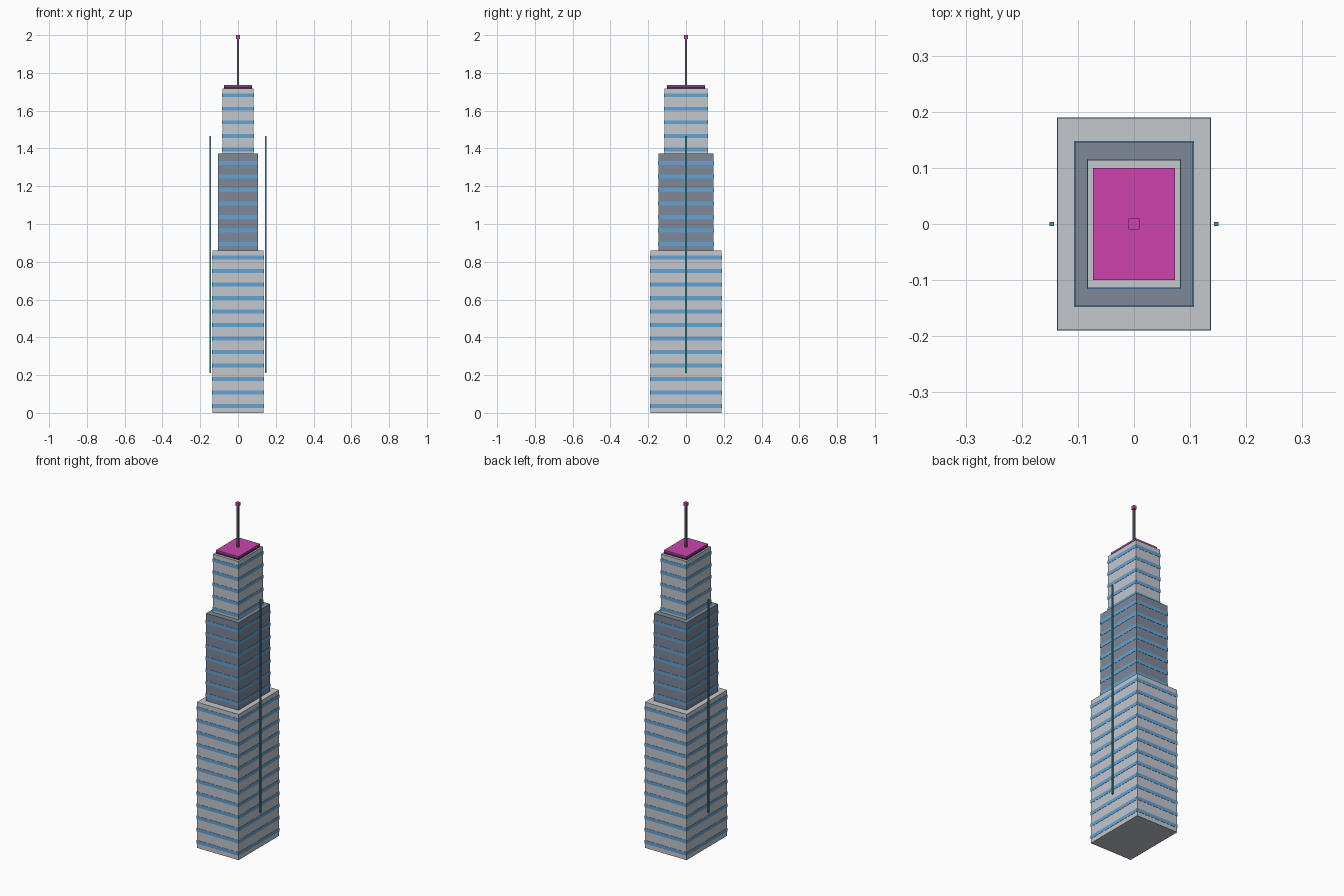
import bpy
import bmesh
from mathutils import Matrix, Vector

cube = bpy.data.objects.get("Cube")
if cube:
    bpy.data.objects.remove(cube, do_unlink=True)


def material(name, rgb):
    """Flat material from display colour values, stored as linear."""
    linear = [((c / 255 + 0.055) / 1.055) ** 2.4 for c in rgb] + [1.0]
    mat = bpy.data.materials.new(name)
    mat.use_nodes = True
    mat.diffuse_color = linear
    mat.node_tree.nodes["Principled BSDF"].inputs["Base Color"].default_value = linear
    return mat


def boxes(name, mat, parts):
    """One object from boxes given as (x, y, half_x, half_y, bottom, top)."""
    bm = bmesh.new()
    for x, y, hx, hy, z0, z1 in parts:
        place = Matrix.Translation(Vector((x, y, (z0 + z1) / 2)))
        size = Matrix.Diagonal((2 * hx, 2 * hy, z1 - z0, 1))
        bmesh.ops.create_cube(bm, size=1, matrix=place @ size)
    mesh = bpy.data.meshes.new(name)
    bm.to_mesh(mesh)
    bm.free()
    mesh.materials.append(mat)
    obj = bpy.data.objects.new(name, mesh)
    bpy.context.collection.objects.link(obj)
    return obj


pale = material("pale grey", (196, 199, 206))
slate = material("slate grey", (126, 137, 154))
glass = material("window blue", (100, 163, 212))
teal = material("teal", (62, 150, 158))
magenta = material("magenta", (205, 68, 174))
dark = material("dark grey", (48, 52, 62))
steel = material("steel grey", (92, 102, 116))

# Stepped tower tiers, each with window bands on a shared floor spacing
ROOF = 1.717
FLOORS = 24
floor = ROOF / FLOORS
tiers = [
    ("lower_tier", pale, 0.136, 0.1885, 0.0, 0.5),
    ("middle_tier", slate, 0.1055, 0.1465, 0.5, 0.8),
    ("upper_tier", pale, 0.0825, 0.1145, 0.8, 1.0),
]
for name, mat, hx, hy, low, high in tiers:
    z0, z1 = low * ROOF, high * ROOF
    boxes(name, mat, [(0, 0, hx, hy, z0, z1)])
    levels = [(i + 0.5) * floor for i in range(FLOORS)]
    bands = [(0, 0, hx + 0.0013, hy + 0.0013, z - 0.01, z + 0.01)
             for z in levels if z0 < z < z1]
    boxes(name + "_windows", glass, bands)

# Slim vertical rods standing off both sides
for name, side in (("left_rod", 1), ("right_rod", -1)):
    boxes(name, teal, [(side * 0.147, 0, 0.004, 0.004, 0.21, 1.467)])

# Roof pad and mast
boxes("roof_pad_base", dark, [(0, 0, 0.073, 0.0995, ROOF, 1.729)])
boxes("roof_pad", magenta, [(0, 0, 0.073, 0.0995, 1.729, 1.737)])
boxes("mast", steel, [(0, 0, 0.005, 0.005, 1.737, 1.985)])
boxes("mast_beacon", magenta, [(0, 0, 0.01, 0.01, 1.98, 2.0)])
